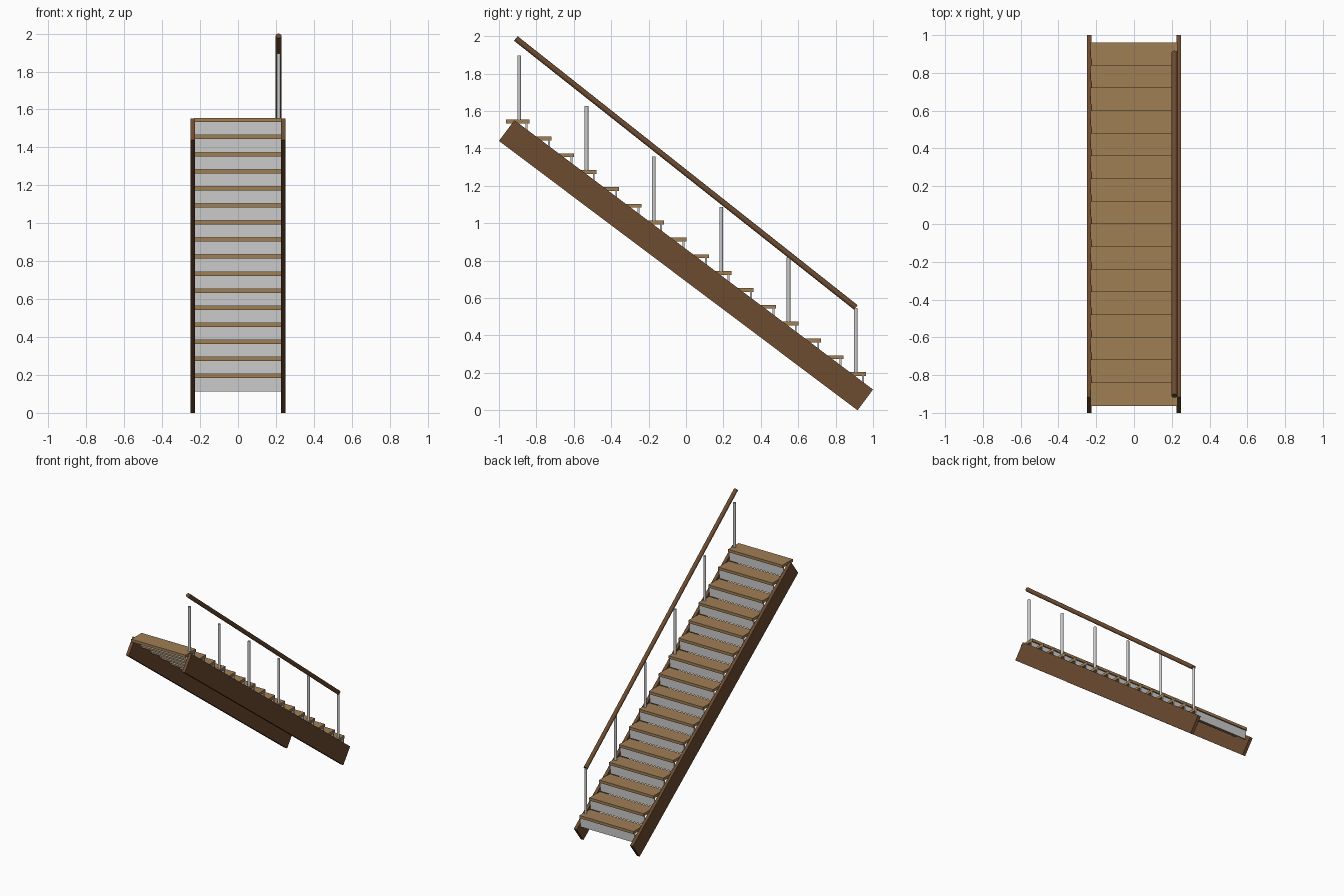
import bpy
from mathutils import Vector

if "Cube" in bpy.data.objects:
    bpy.data.objects.remove(bpy.data.objects["Cube"])


def material(name, rgb):
    m = bpy.data.materials.new(name)
    m.diffuse_color = (*rgb, 1)
    m.use_nodes = True
    m.node_tree.nodes["Principled BSDF"].inputs["Base Color"].default_value = m.diffuse_color
    return m


DARK = material("dark_wood", (0.15, 0.07, 0.03))
LIGHT = material("light_wood", (0.35, 0.21, 0.09))


def prism(name, profile, x0, x1, mat=None):
    """Extrude a (y, z) outline, given clockwise from +x, between two x values."""
    n = len(profile)
    verts = [(x, y, z) for x in (x0, x1) for y, z in profile]
    faces = [tuple(range(n)), tuple(range(2 * n - 1, n - 1, -1))]
    faces += [(i, i + n, (i + 1) % n + n, (i + 1) % n) for i in range(n)]
    me = bpy.data.meshes.new(name)
    me.from_pydata(verts, [], faces)
    ob = bpy.data.objects.new(name, me)
    bpy.context.collection.objects.link(ob)
    if mat:
        me.materials.append(mat)
    return ob


def box(name, x0, x1, y0, y1, z0, z1, mat=None):
    return prism(name, [(y0, z0), (y0, z1), (y1, z1), (y1, z0)], x0, x1, mat)


def rod(name, a, b, radius, mat=None):
    a, b = Vector(a), Vector(b)
    d = b - a
    bpy.ops.mesh.primitive_cylinder_add(vertices=16, radius=radius, depth=d.length,
                                        location=(a + b) / 2)
    ob = bpy.context.object
    ob.name = name
    ob.rotation_euler = d.to_track_quat('Z', 'Y').to_euler()
    bpy.ops.object.shade_smooth_by_angle()
    if mat:
        ob.data.materials.append(mat)
    return ob


STEPS, RISE, RUN = 16, 0.09, 0.12

# Sloping side boards
slope = [(-1, 1.44), (-0.917, 1.551), (1, 0.111), (0.917, 0)]
prism("left_stringer", slope, -0.25, -0.226, DARK)
prism("right_stringer", slope, 0.226, 0.25, DARK)

# Treads, risers, and a post on every third tread
for i in range(STEPS):
    front = 0.962 - RUN * i
    top = 0.204 + RISE * i
    box(f"tread_{i + 1}", -0.23, 0.23, front - 0.125, front, top - 0.021, top, LIGHT)
    box(f"riser_{i + 1}", -0.23, 0.23, front - 0.02, front - 0.01,
        top - RISE, top - 0.021)
    if i % 3 == 0:
        y = 0.908 - RUN * i
        rod(f"post_{i // 3 + 1}", (0.214, y, top - 0.005), (0.214, y, top + 0.342), 0.01)

# Handrail
rod("handrail", (0.214, -0.91, 1.988), (0.214, 0.908, 0.55), 0.0155, DARK)
